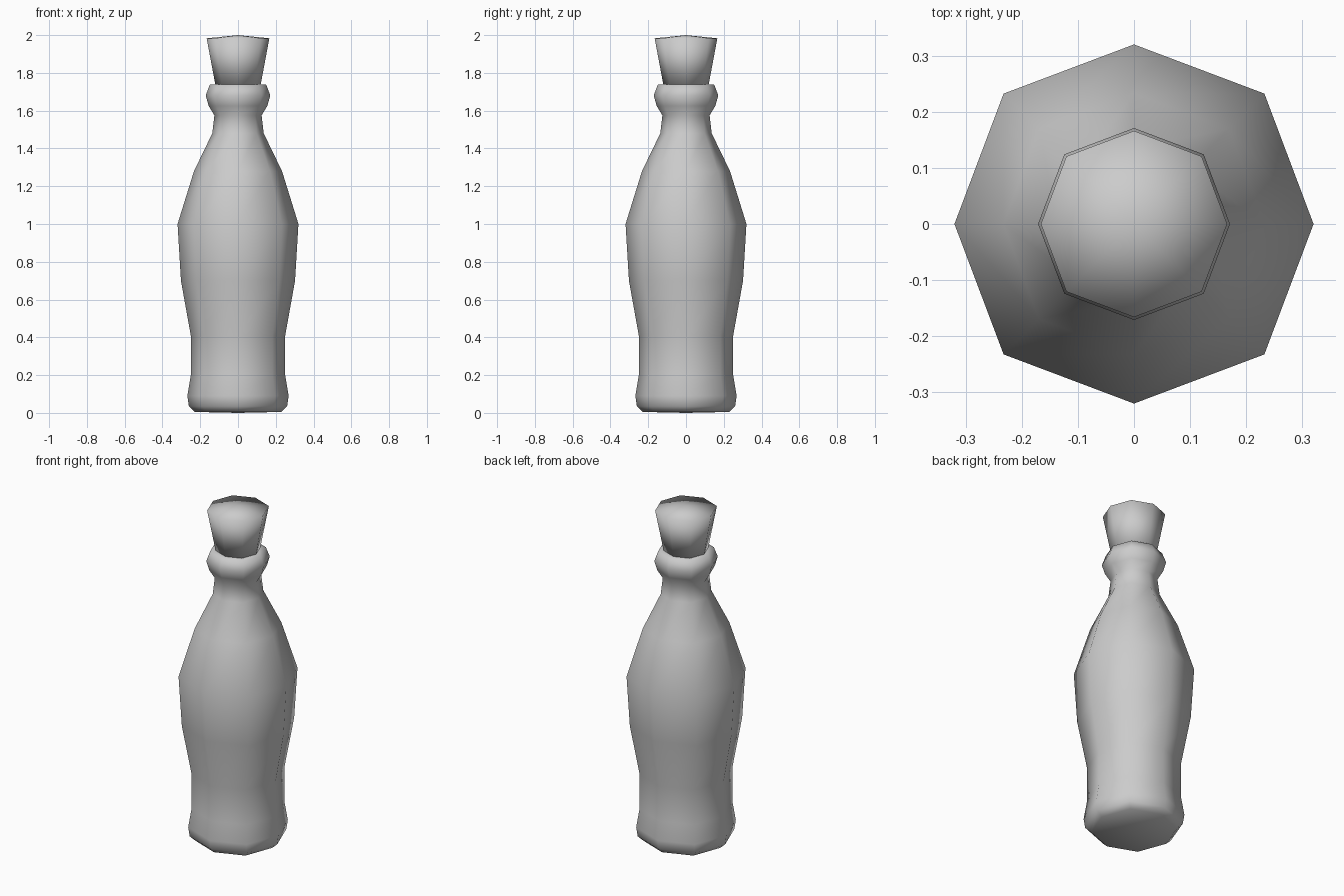
import bpy, bmesh
from math import cos, sin, pi

if "Cube" in bpy.data.objects:
    bpy.data.objects.remove(bpy.data.objects["Cube"])

SIDES = 8
DIAGONAL = 1.027  # diagonal corners sit slightly further out


def lathe(name, profile, bottom_z, top_z=None):
    """Eight-sided turned body from (radius, z) pairs, closed with fans at the ends."""
    bm = bmesh.new()
    rings = []
    for r, z in profile:
        ring = []
        for i in range(SIDES):
            a = 2 * pi * i / SIDES
            k = r * (DIAGONAL if i % 2 else 1)
            ring.append(bm.verts.new((k * cos(a), k * sin(a), z)))
        rings.append(ring)
    for lo, hi in zip(rings, rings[1:]):
        for i in range(SIDES):
            j = (i + 1) % SIDES
            bm.faces.new((lo[i], lo[j], hi[j], hi[i]))
    for ring, z in ((rings[0], bottom_z), (rings[-1], top_z)):
        if z is None:
            continue
        tip = bm.verts.new((0, 0, z))
        for i in range(SIDES):
            bm.faces.new((ring[i], ring[(i + 1) % SIDES], tip))
    bmesh.ops.recalc_face_normals(bm, faces=bm.faces)
    for f in bm.faces:
        f.smooth = True
    mesh = bpy.data.meshes.new(name)
    bm.to_mesh(mesh)
    bm.free()
    obj = bpy.data.objects.new(name, mesh)
    bpy.context.collection.objects.link(obj)
    return obj


# Bottle: foot, waist, shoulder, neck and rolled lip
lathe("bottle", [
    (0.228, 0.005), (0.26, 0.035), (0.268, 0.09), (0.25, 0.20), (0.25, 0.41),
    (0.302, 0.70), (0.32, 1.00), (0.233, 1.28), (0.136, 1.48), (0.125, 1.575),
    (0.155, 1.625), (0.171, 1.68), (0.15, 1.737), (0.112, 1.74),
], 0.0, 1.74)

# Tapered stopper with a slightly domed top
lathe("stopper", [(0.12, 1.738), (0.166, 1.983)], 1.738, 2.0)
